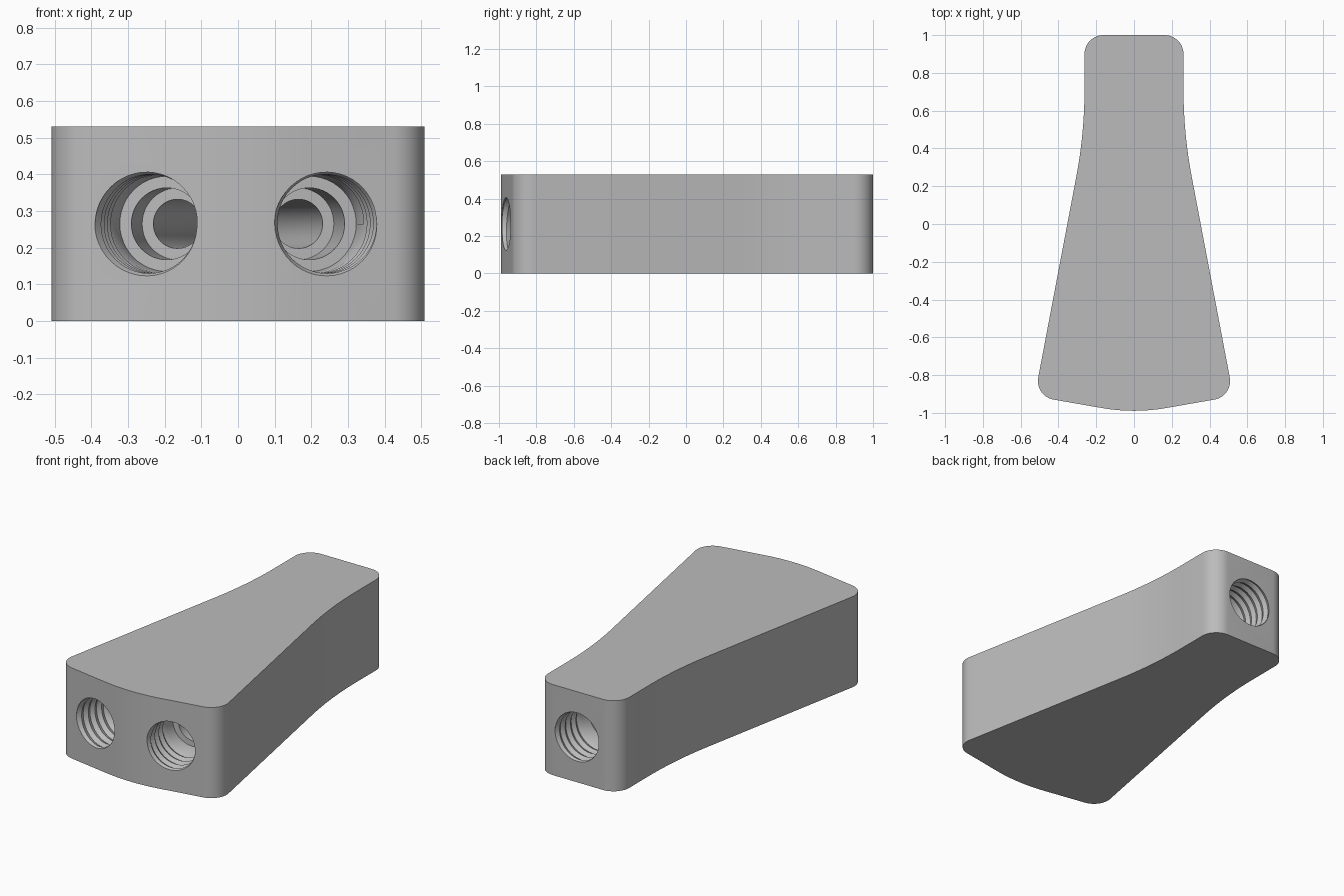
import bpy, bmesh, math
from mathutils import Vector, Matrix

if "Cube" in bpy.data.objects:
    bpy.data.objects.remove(bpy.data.objects["Cube"], do_unlink=True)

HEIGHT = 0.53
TILT = math.radians(10)

grey = bpy.data.materials.new("plain grey")
grey.use_nodes = True
grey.diffuse_color = (0.5, 0.5, 0.5, 1)
grey.node_tree.nodes["Principled BSDF"].inputs["Base Color"].default_value = (0.5, 0.5, 0.5, 1)


def make_object(name, bm):
    bmesh.ops.recalc_face_normals(bm, faces=bm.faces)
    mesh = bpy.data.meshes.new(name)
    bm.to_mesh(mesh)
    bm.free()
    mesh.materials.append(grey)
    obj = bpy.data.objects.new(name, mesh)
    bpy.context.collection.objects.link(obj)
    return obj


def fillet(before, corner, after, radius, steps):
    """Points of a round arc that replaces one outline corner."""
    a, b = (before - corner).normalized(), (after - corner).normalized()
    half = a.angle(b) / 2
    centre = corner + (a + b).normalized() * radius / math.sin(half)
    start = corner + a * radius / math.tan(half) - centre
    end = corner + b * radius / math.tan(half) - centre
    sweep = start.angle_signed(end)
    return [centre + Matrix.Rotation(-sweep * i / steps, 2) @ start for i in range(steps + 1)]


def body():
    # Corner x, y and fillet radius of one half
    half = [(0.526, -0.912, 0.1), (0.262, 0.48, 2.5), (0.262, 1, 0.1)]
    corners = [(0, -1.004, 1)] + half + [(-x, y, r) for x, y, r in reversed(half)]
    pts = [Vector(c[:2]) for c in corners]
    outline = []
    for i, c in enumerate(corners):
        outline += fillet(pts[i - 1], pts[i], pts[(i + 1) % len(pts)], c[2], 12)
    bm = bmesh.new()
    base = bm.faces.new([bm.verts.new((p.x, p.y, 0)) for p in outline])
    top = bmesh.ops.extrude_face_region(bm, geom=[base])["geom"]
    bmesh.ops.translate(bm, vec=(0, 0, HEIGHT),
                        verts=[v for v in top if isinstance(v, bmesh.types.BMVert)])
    return make_object("tapered_body", bm)


def thread_cutter(depth, pitch=0.05, crest=0.135, root=0.148, sides=48):
    """Helical thread along +z, closed by a flat ring at each end."""
    bm = bmesh.new()
    turns = int((depth + 0.1) / pitch) - 1
    rows = [[(-0.12, 0.13)] * (sides + 1)]
    for k in range(2 * turns + 1):
        radius = root if k % 2 else crest
        rows.append([(-0.1 + pitch * (k / 2 + i / sides), radius) for i in range(sides + 1)])
    rows.append([(depth, 0.13)] * (sides + 1))
    grid = [[bm.verts.new((r * math.cos(math.tau * i / sides), r * math.sin(math.tau * i / sides), z))
             for i, (z, r) in enumerate(row)] for row in rows]
    for lower, upper in zip(grid, grid[1:]):
        for i in range(sides):
            bm.faces.new((lower[i], lower[i + 1], upper[i + 1], upper[i]))
    bmesh.ops.remove_doubles(bm, verts=bm.verts, dist=0.0001)
    bmesh.ops.holes_fill(bm, edges=[e for e in bm.edges if e.is_boundary], sides=0)
    bmesh.ops.triangulate(bm, faces=bm.faces)
    return make_object("thread_cutter", bm)


def bore_cutter(radius, start, end):
    bm = bmesh.new()
    bmesh.ops.create_cone(bm, cap_ends=True, segments=48, radius1=radius, radius2=radius,
                          depth=end - start, matrix=Matrix.Translation((0, 0, (start + end) / 2)))
    return make_object("bore_cutter", bm)


def cut(target, cutter):
    cutter.hide_render = True
    mod = target.modifiers.new("cut", "BOOLEAN")
    mod.object, mod.operation, mod.solver = cutter, "DIFFERENCE", "EXACT"
    bpy.context.view_layer.objects.active = target
    bpy.ops.object.modifier_apply(modifier=mod.name)
    bpy.data.objects.remove(cutter, do_unlink=True)


def port(target, mouth, angle, length):
    """Threaded mouth, stepped bore and narrow channel along one axis."""
    place = (Matrix.Translation(mouth) @ Matrix.Rotation(angle, 4, "Z")
             @ Matrix.Rotation(-math.pi / 2, 4, "X"))
    for cutter in (thread_cutter(0.29), bore_cutter(0.098, 0.2, 0.46),
                   bore_cutter(0.067, 0.4, length)):
        cutter.matrix_world = place
        bpy.context.view_layer.update()
        cut(target, cutter)


# Body with two angled front ports joining one rear port
fitting = body()
for side in (-1, 1):
    port(fitting, (side * 0.245, -0.96, HEIGHT / 2), side * TILT, 1.41)
port(fitting, (0, 1, HEIGHT / 2), math.pi, 0.61)

bpy.ops.object.select_all(action="DESELECT")
fitting.select_set(True)
bpy.context.view_layer.objects.active = fitting
bpy.ops.object.shade_smooth_by_angle(angle=math.radians(25))
